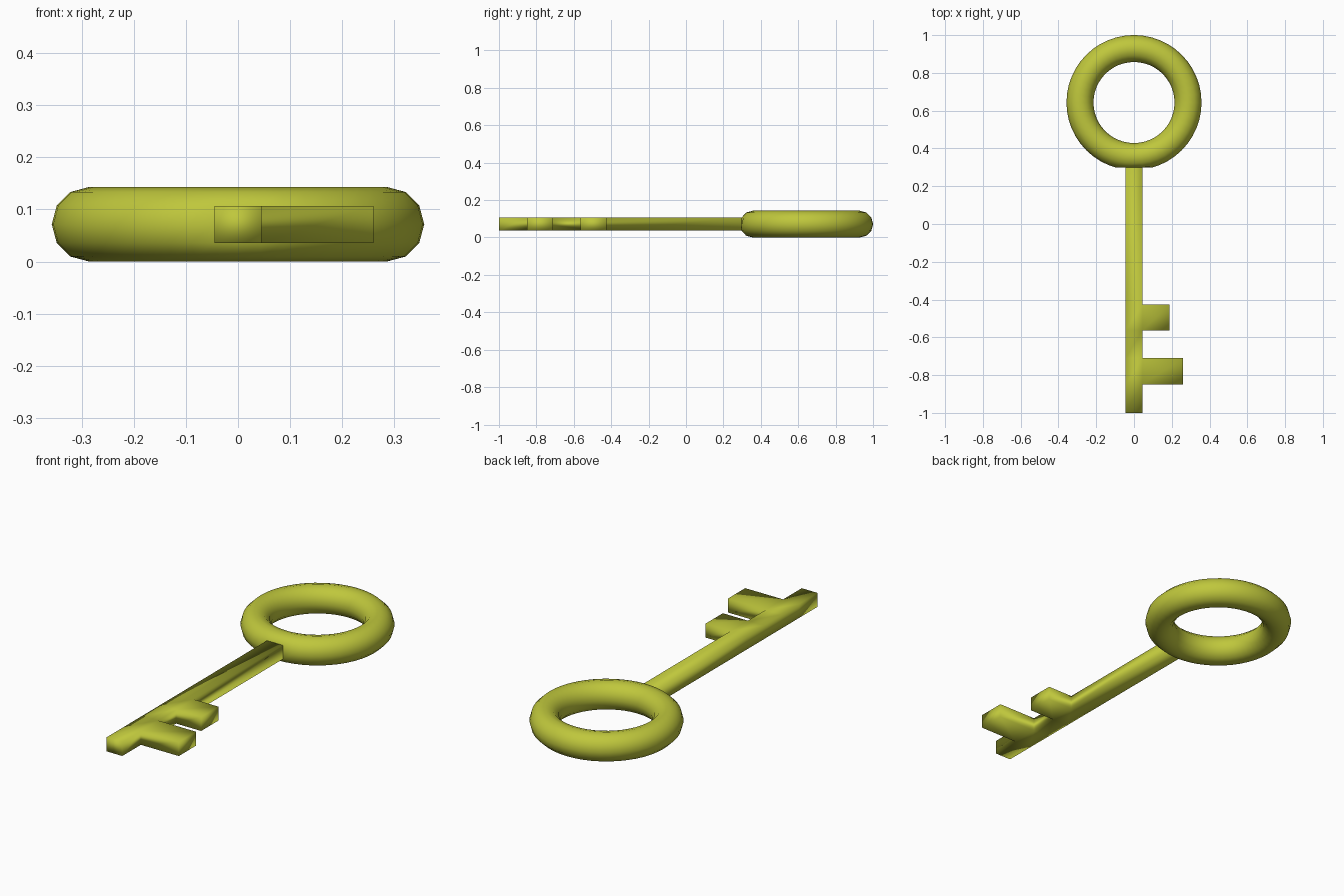
import bpy, bmesh

if "Cube" in bpy.data.objects:
    bpy.data.objects.remove(bpy.data.objects["Cube"])

mat = bpy.data.materials.new("yellow_brass")
mat.diffuse_color = (0.52, 0.57, 0.045, 1)
mat.use_nodes = True
mat.node_tree.nodes["Principled BSDF"].inputs["Base Color"].default_value = mat.diffuse_color

R, r = 0.286, 0.0715      # ring radii
CY, CZ = 0.643, 0.0715    # ring centre
FLAT = 0.298              # flat seat where the shaft meets the ring


def finish(ob, name):
    ob.name = name
    ob.data.materials.clear()
    ob.data.materials.append(mat)
    for p in ob.data.polygons:
        p.use_smooth = True


# Ring handle, flattened slightly at the shaft joint
bpy.ops.mesh.primitive_torus_add(major_segments=48, minor_segments=12,
                                 major_radius=R, minor_radius=r,
                                 location=(0, 0, 0))
ring = bpy.context.object
for v in ring.data.vertices:
    v.co.y = max(v.co.y + CY, FLAT)
    v.co.z += CZ
finish(ring, "ring_handle")

# Shaft and teeth: quads laid out in plan, then extruded upward
W, Z0, Z1 = 0.045, 0.036, 0.107
levels = [-1.0, -0.85, -0.71, -0.565, -0.425, 0.32]
teeth = {1: 0.26, 3: 0.187}   # section index -> tooth reach in x
bm = bmesh.new()


def quad(x0, x1, y0, y1):
    bm.faces.new([bm.verts.new((x, y, Z0)) for x, y in
                  ((x0, y0), (x1, y0), (x1, y1), (x0, y1))])


for i, (y0, y1) in enumerate(zip(levels, levels[1:])):
    quad(-W, W, y0, y1)
    if i in teeth:
        quad(W, teeth[i], y0, y1)
bmesh.ops.remove_doubles(bm, verts=bm.verts, dist=1e-4)
base = bm.faces[:]
ext = bmesh.ops.extrude_face_region(bm, geom=base, use_keep_orig=True)
for v in ext["geom"]:
    if isinstance(v, bmesh.types.BMVert):
        v.co.z = Z1
bmesh.ops.recalc_face_normals(bm, faces=bm.faces)
me = bpy.data.meshes.new("shaft_and_teeth")
bm.to_mesh(me)
bm.free()
shaft = bpy.data.objects.new("shaft_and_teeth", me)
bpy.context.collection.objects.link(shaft)
finish(shaft, "shaft_and_teeth")
